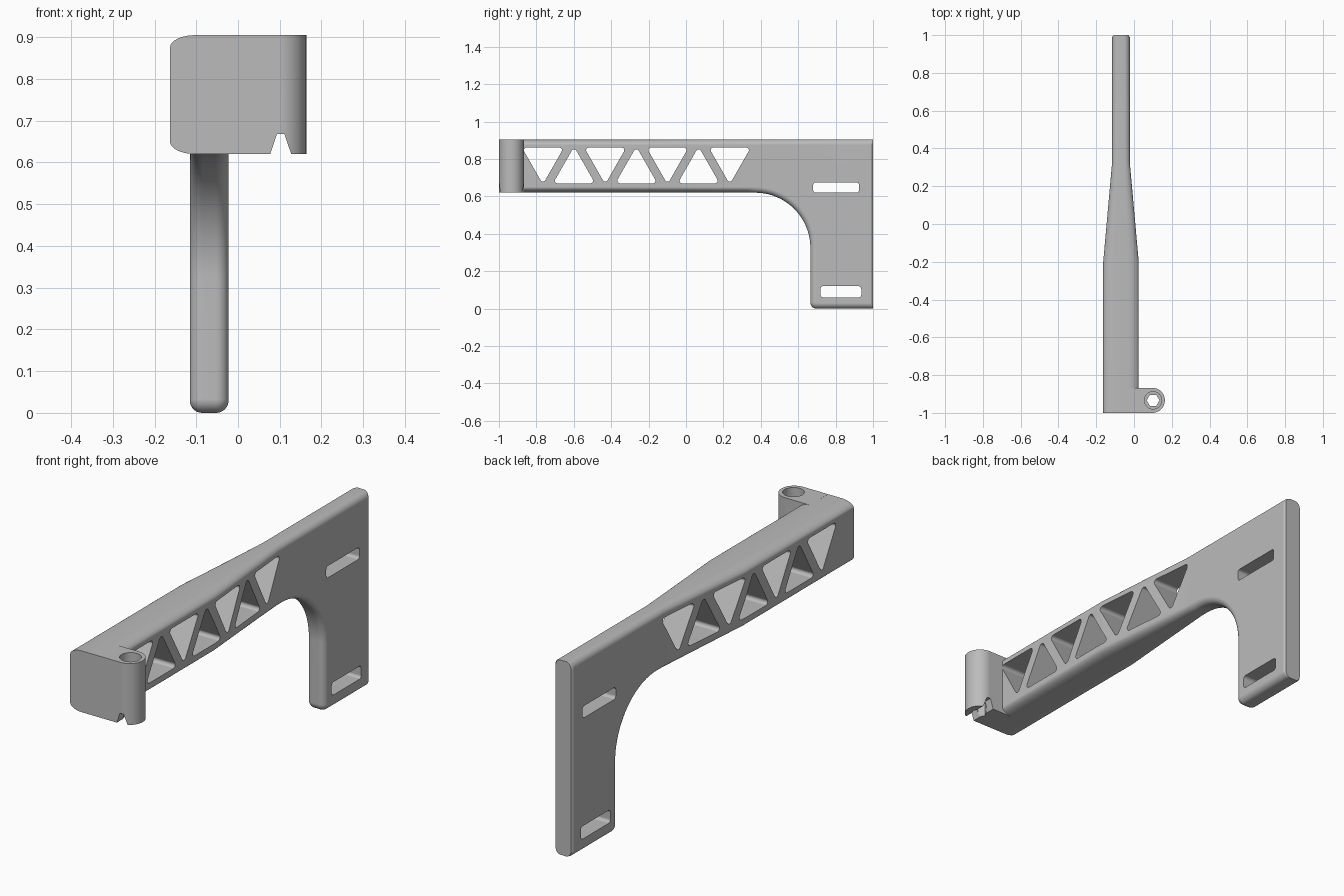
import bpy, bmesh, math
from mathutils import Vector

cube = bpy.data.objects.get("Cube")
if cube:
    bpy.data.objects.remove(cube, do_unlink=True)

TOP, BOTTOM, MID = 0.905, 0.62, -0.069
THIN = 0.0465            # half thickness of the thin rear plate
FILLET = 0.03

grey = bpy.data.materials.new("plain grey")
grey.use_nodes = True
grey.diffuse_color = (0.5, 0.5, 0.5, 1)
grey.node_tree.nodes["Principled BSDF"].inputs["Base Color"].default_value = (0.5, 0.5, 0.5, 1)


def make(name, bm):
    bmesh.ops.recalc_face_normals(bm, faces=bm.faces)
    mesh = bpy.data.meshes.new(name)
    bm.to_mesh(mesh)
    bm.free()
    mesh.materials.append(grey)
    ob = bpy.data.objects.new(name, mesh)
    bpy.context.collection.objects.link(ob)
    return ob


def rounded(corners, radii, steps=8):
    """Polygon outline with each corner replaced by an arc."""
    out = []
    for i, r in enumerate(radii):
        p = Vector(corners[i])
        a = (Vector(corners[i - 1]) - p).normalized()
        b = (Vector(corners[(i + 1) % len(corners)]) - p).normalized()
        if r == 0:
            out.append(p)
            continue
        half = a.angle(b) / 2
        centre = p + (a + b).normalized() * r / math.sin(half)
        start = p + a * r / math.tan(half) - centre
        end = p + b * r / math.tan(half) - centre
        sweep = math.pi - 2 * half
        for k in range(steps + 1):
            t = k / steps
            out.append(centre + (start * math.sin((1 - t) * sweep)
                                 + end * math.sin(t * sweep)) / math.sin(sweep))
    return out


def prism(bm, loop, place, low, high):
    """Extrude a 2D loop between two depths; place maps (u, v, depth) to a point."""
    rings = [[bm.verts.new(place(p[0], p[1], d)) for p in loop] for d in (low, high)]
    skin(bm, rings)


def skin(bm, rings):
    n = len(rings[0])
    for a, b in zip(rings, rings[1:]):
        for i in range(n):
            j = (i + 1) % n
            bm.faces.new((a[i], a[j], b[j], b[i]))
    bm.faces.new(rings[0][::-1])
    bm.faces.new(rings[-1])


def cut(ob, cutter):
    mod = ob.modifiers.new("cut", "BOOLEAN")
    mod.operation, mod.solver, mod.object = "DIFFERENCE", "EXACT", cutter
    bpy.context.view_layer.objects.active = ob
    bpy.ops.object.modifier_apply(modifier=mod.name)
    bpy.data.objects.remove(cutter, do_unlink=True)


def sideways(u, v, d):
    return (d, u, v)


def upright(u, v, d):
    return (u, v, d)


def circle(x, y, r, n):
    return [(x + r * math.cos(math.tau * k / n), y + r * math.sin(math.tau * k / n))
            for k in range(n)]


# Bracket: side outline with filleted rims
outline = rounded([(-1, TOP), (-1, BOTTOM), (0.665, BOTTOM), (0.665, 0), (1, 0), (1, TOP)],
                  [0, 0, 0.295, 0.033, 0, 0], 20)
insets = []
for i, p in enumerate(outline):
    total, normals = Vector((0, 0)), []
    for a, b in ((outline[i - 1], p), (p, outline[(i + 1) % len(outline)])):
        d = (b - a).normalized()
        n = Vector((-d.y, d.x))
        normals.append(n)
        is_end = abs(d.x) < 0.001 and abs(abs(a.x) - 1) < 0.001
        total += n * (0 if is_end else FILLET)
    insets.append(total / (1 + normals[0].dot(normals[1])))

bm = bmesh.new()
rings = []
STEPS = 8
for side, order in ((-1, range(STEPS, -1, -1)), (1, range(STEPS + 1))):
    for k in order:
        a = math.pi / 2 * k / STEPS
        x = side * (THIN - FILLET * (1 - math.sin(a)))
        rings.append([bm.verts.new((x, *(p + q * (1 - math.cos(a)))))
                      for p, q in zip(outline, insets)])
skin(bm, rings)

# Widen the arm toward the front and ease the rear edge
for y in (-0.2, 0.33, 0.99):
    bmesh.ops.bisect_plane(bm, geom=bm.verts[:] + bm.edges[:] + bm.faces[:],
                           plane_co=(0, y, 0), plane_no=(0, 1, 0))
for v in bm.verts:
    widen = min(max((0.33 - v.co.y) / 0.53, 0), 1)
    ease = min(max((v.co.y - 0.99) / 0.01, 0), 1)
    v.co.x = MID + v.co.x * (1 + widen * 1.02 - ease * 0.15)
bracket = make("bracket", bm)

# Truss windows and strap slots
bm = bmesh.new()
for k in range(7):
    y = -0.765 + k * 0.1665
    base, tip = (0.861, 0.665) if k % 2 == 0 else (0.67, 0.866)
    prism(bm, rounded([(y - 0.112, base), (y + 0.112, base), (y, tip)], [0.014] * 3),
          sideways, -0.4, 0.3)
for y0, y1, z0, z1 in ((0.68, 0.925, 0.62, 0.675), (0.72, 0.937, 0.06, 0.12)):
    prism(bm, rounded([(y0, z0), (y1, z0), (y1, z1), (y0, z1)], [0.014] * 4),
          sideways, -0.4, 0.3)
cut(bracket, make("window_cutter", bm))

# Hinge lug: straight arm ending in a round boss
CX, CY, R = 0.097, -0.9335, 0.0665
arc = [(CX + R * math.sin(math.pi * k / 24), CY - R * math.cos(math.pi * k / 24))
       for k in range(25)]
bm = bmesh.new()
prism(bm, [(-0.03, CY - R)] + arc + [(-0.03, CY + R)], upright, BOTTOM, TOP)
lug = make("hinge_lug", bm)

# Hexagonal bore, round counterbore and bottom notch
bm = bmesh.new()
prism(bm, circle(CX + 0.004, CY, 0.034, 6), upright, 0.5, 1)
cut(lug, make("bore_cutter", bm))
bm = bmesh.new()
prism(bm, circle(CX + 0.004, CY, 0.046, 32), upright, 0.8, 1)
cut(lug, make("counterbore_cutter", bm))
bm = bmesh.new()
prism(bm, [(0.074, 0.61), (0.131, 0.61), (0.111, 0.668), (0.093, 0.668)],
      lambda u, v, d: (u, d, v), -1.1, -0.8)
cut(lug, make("notch_cutter", bm))

# Smooth fillets, crisp edges
bpy.ops.object.select_all(action="DESELECT")
for ob in (bracket, lug):
    ob.select_set(True)
    bpy.context.view_layer.objects.active = ob
bpy.ops.object.shade_smooth_by_angle(angle=math.radians(30))
for ob in (bracket, lug):
    ob.modifiers.new("even shading", "WEIGHTED_NORMAL").keep_sharp = True
